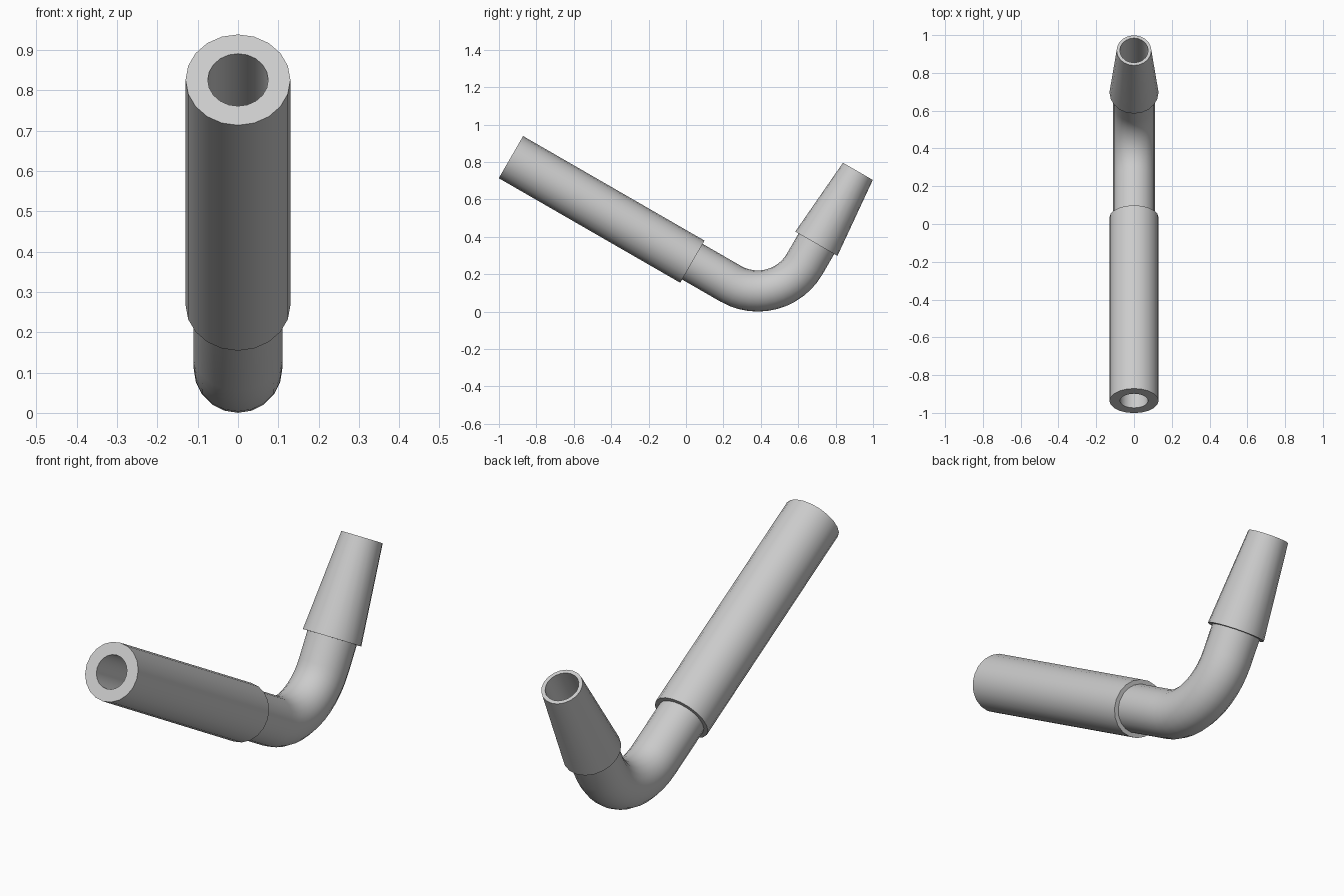
import bpy, bmesh, math
from mathutils import Vector

if "Cube" in bpy.data.objects:
    bpy.data.objects.remove(bpy.data.objects["Cube"])

SIDES = 20
BORE = 0.075

grey = bpy.data.materials.new("light_grey")
grey.diffuse_color = (0.6, 0.6, 0.6, 1)
grey.use_nodes = True
grey.node_tree.nodes["Principled BSDF"].inputs["Base Color"].default_value = grey.diffuse_color


def pos(y, z):
    return Vector((0, y, z))


def heading(deg):
    a = math.radians(deg)
    return Vector((0, math.cos(a), math.sin(a)))


def tube(name, stations, capped=True):
    """Loft a hollow tube through (centre, heading in degrees, outer, inner)."""
    bm = bmesh.new()

    def ring(centre, deg, radius):
        across, up = Vector((1, 0, 0)), heading(deg + 90)
        angles = [2 * math.pi * i / SIDES for i in range(SIDES)]
        return [bm.verts.new(centre + radius * (math.cos(a) * across + math.sin(a) * up))
                for a in angles]

    def bridge(a, b):
        for i in range(SIDES):
            j = (i + 1) % SIDES
            bm.faces.new((a[i], a[j], b[j], b[i]))

    outer = [ring(c, d, ro) for c, d, ro, ri in stations]
    inner = [ring(c, d, ri) for c, d, ro, ri in stations]
    for k in range(len(stations) - 1):
        bridge(outer[k], outer[k + 1])
        bridge(inner[k + 1], inner[k])
    if capped:
        bridge(inner[0], outer[0])
        bridge(outer[-1], inner[-1])
    # make the outer wall face outwards
    f = outer[0][0].link_faces[0]
    bm.normal_update()
    if f.normal.dot(outer[0][0].co - stations[0][0]) < 0:
        bmesh.ops.reverse_faces(bm, faces=bm.faces[:])
    mesh = bpy.data.meshes.new(name)
    bm.to_mesh(mesh)
    bm.free()
    mesh.materials.append(grey)
    obj = bpy.data.objects.new(name, mesh)
    bpy.context.collection.objects.link(obj)
    bpy.ops.object.select_all(action='DESELECT')
    obj.select_set(True)
    bpy.context.view_layer.objects.active = obj
    bpy.ops.object.shade_smooth_by_angle(angle=math.radians(35))
    return obj


handle_end, handle_start = pos(-0.936, 0.826), pos(0.034, 0.267)
tip_base, tip_end = pos(0.697, 0.363), pos(0.919, 0.750)

# thick straight sleeve
tube("straight_sleeve", [(handle_end, -30, 0.13, BORE), (handle_start, -30, 0.13, BORE)])

# elbow pipe: straight, 90 degree bend, straight
R = 0.29
corner = pos(0.490, 0.004)
centre = corner - R * heading(-30) + R * heading(60)
bend = [(handle_start, -30, 0.11, BORE)]
for i in range(13):
    d = -30 + 90 * i / 12
    bend.append((centre + R * heading(d - 90), d, 0.11, BORE))
bend.append((tip_base, 60, 0.11, BORE))
tube("elbow_pipe", bend, capped=False)

# tapered end sleeve
tube("tapered_sleeve", [(tip_base, 60, 0.13, BORE), (tip_end, 60, 0.092, BORE)])
